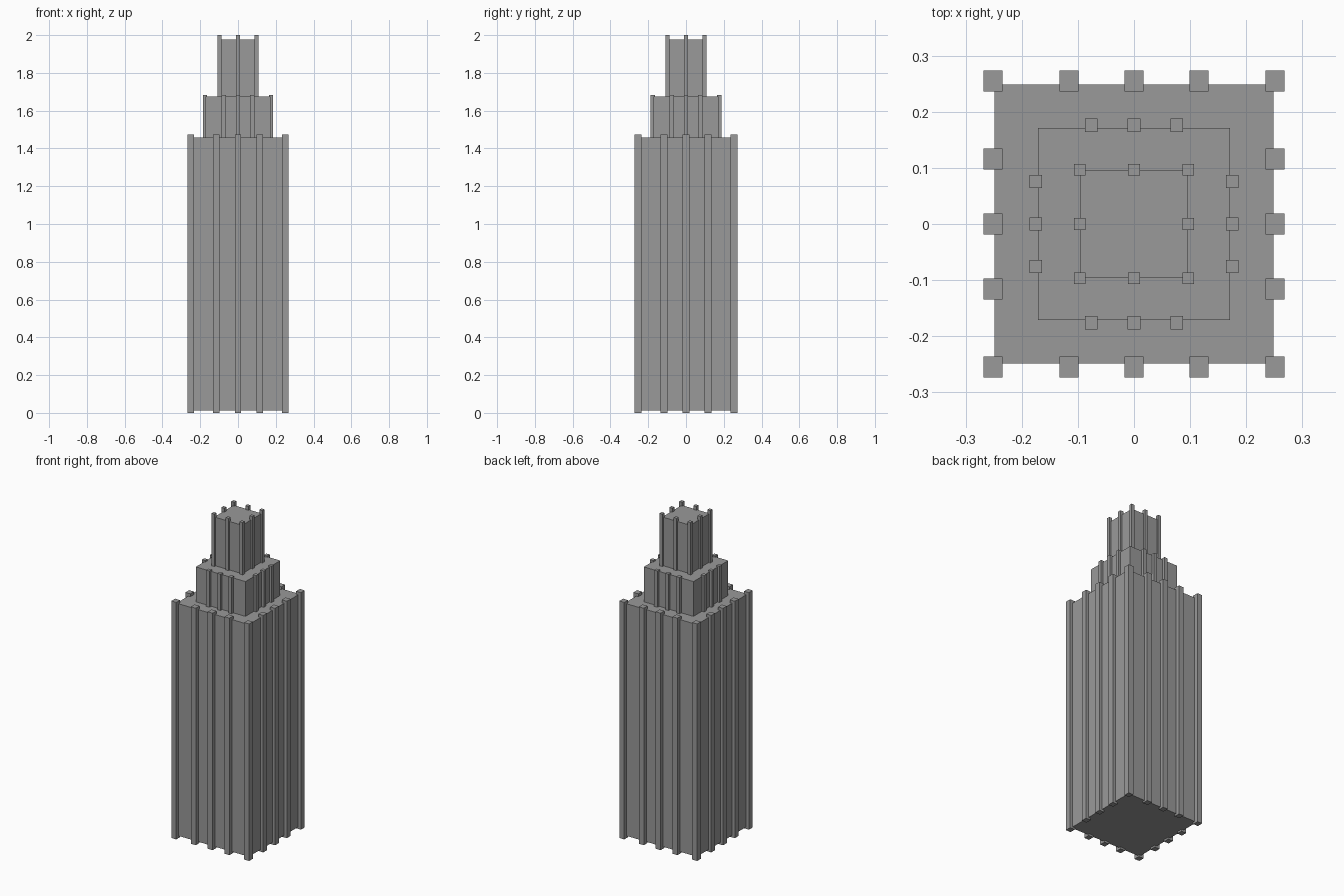
import bpy

cube = bpy.data.objects.get("Cube")
if cube:
    bpy.data.objects.remove(cube, do_unlink=True)

# Single stone colour
stone = bpy.data.materials.new("grey_stone")
stone.use_nodes = True
colour = (0.32, 0.32, 0.32, 1)
stone.diffuse_color = colour
stone.node_tree.nodes["Principled BSDF"].inputs["Base Color"].default_value = colour


def box(name, x, y, wide, deep, low, high):
    bpy.ops.mesh.primitive_cube_add(size=1, location=(x, y, (low + high) / 2))
    ob = bpy.context.object
    ob.name = name
    ob.scale = (wide, deep, high - low)
    bpy.ops.object.transform_apply(location=False, rotation=False, scale=True)
    ob.data.materials.append(stone)


def tier(name, half, low, high, ring, spots, pier, pier_low, pier_high):
    """Square block with a ring of vertical piers standing proud of each wall."""
    box(name + "_block", 0, 0, 2 * half, 2 * half, low, high)
    places = set()
    for s in spots:
        for side in (-1, 1):
            places.add((s, side * ring[1]))
            places.add((side * ring[0], s))
    # Corner piers appear in both wall rows, so snap and keep just one
    corners = {(round(max(-ring[0], min(ring[0], x)), 3),
                round(max(-ring[1], min(ring[1], y)), 3)) for x, y in places}
    for i, (x, y) in enumerate(sorted(corners)):
        box(f"{name}_pier_{i + 1}", x, y, pier[0], pier[1], pier_low, pier_high)


# Main shaft, setback and crown
tier("shaft", 0.249, 0.012, 1.457, (0.251, 0.255),
     (-0.255, -0.116, 0, 0.116, 0.255), (0.034, 0.037), 0, 1.475)
tier("setback", 0.171, 1.457, 1.674, (0.175, 0.176),
     (-0.076, 0, 0.076), (0.0225, 0.0235), 1.457, 1.683)
tier("crown", 0.096, 1.674, 1.976, (0.097, 0.097),
     (-0.097, 0, 0.097), (0.0205, 0.0205), 1.674, 2.0)
